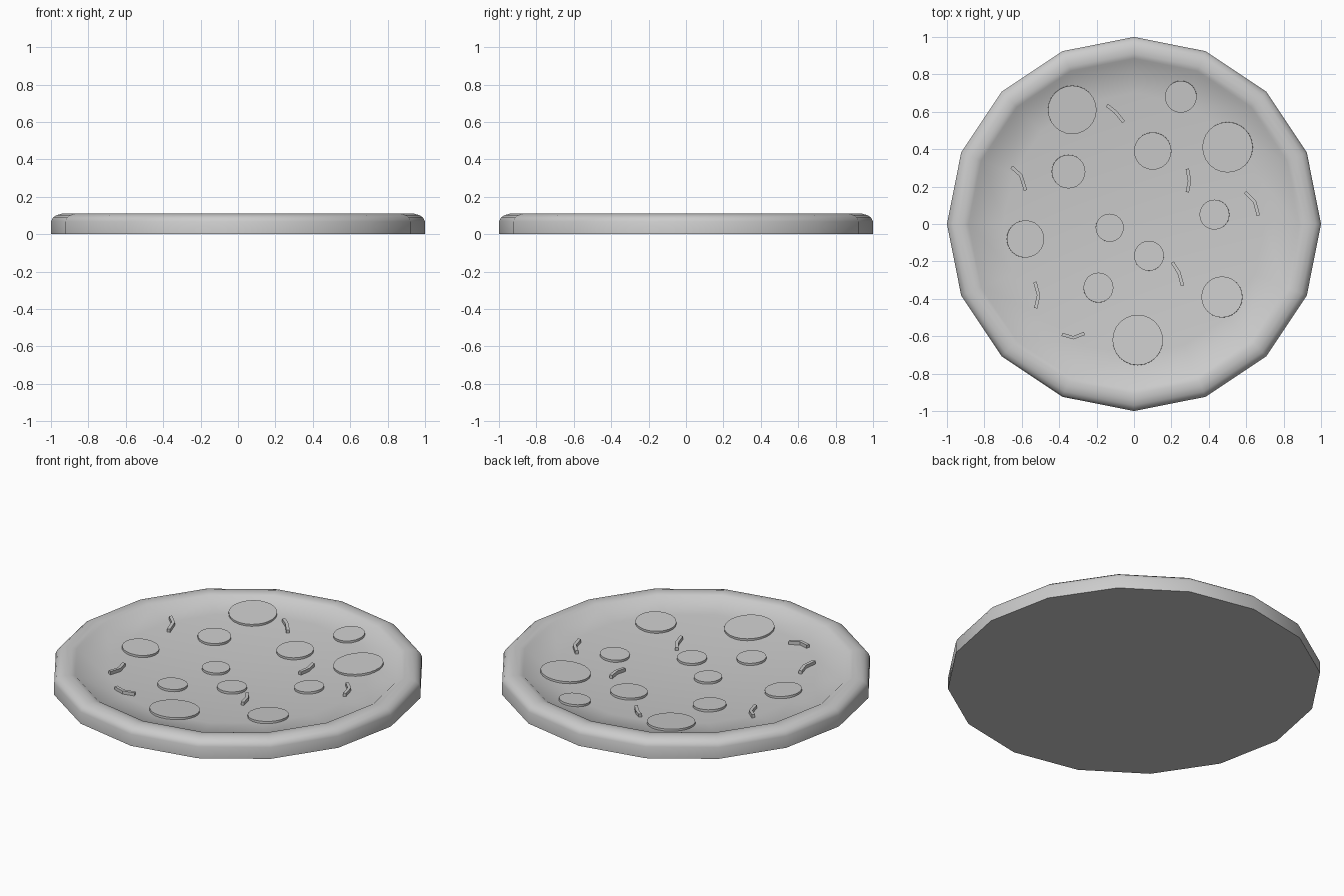
import bpy, bmesh, math
from mathutils import Vector

if "Cube" in bpy.data.objects:
    bpy.data.objects.remove(bpy.data.objects["Cube"])

SIDES = 16


def bowl(r):
    return 0.042 + 0.048 * (r / 0.87) ** 2


def finish(name, bm, angle=40):
    bmesh.ops.recalc_face_normals(bm, faces=bm.faces[:])
    mesh = bpy.data.meshes.new(name)
    bm.to_mesh(mesh)
    bm.free()
    ob = bpy.data.objects.new(name, mesh)
    bpy.context.collection.objects.link(ob)
    bpy.ops.object.select_all(action='DESELECT')
    ob.select_set(True)
    bpy.context.view_layer.objects.active = ob
    bpy.ops.object.shade_smooth_by_angle(angle=math.radians(angle))
    return ob


def lathe(name, profile, cap_start=False):
    bm = bmesh.new()
    rings = []
    for r, z in profile:
        if r == 0:
            rings.append([bm.verts.new((0, 0, z))] * SIDES)
        else:
            rings.append([bm.verts.new((r * math.cos(2 * math.pi * i / SIDES),
                                        r * math.sin(2 * math.pi * i / SIDES), z))
                          for i in range(SIDES)])
    for a, b in zip(rings, rings[1:]):
        for i in range(SIDES):
            j = (i + 1) % SIDES
            quad = [a[i], a[j], b[j], b[i]]
            bm.faces.new(list(dict.fromkeys(quad)))
    if cap_start:
        bm.faces.new(rings[0])
    return finish(name, bm)


# Crust, flat base and dished cheese surface in one turned profile
profile = [(1.0, 0.0), (1.0, 0.068), (0.99, 0.088), (0.97, 0.102), (0.94, 0.11),
           (0.91, 0.109), (0.885, 0.103), (0.87, bowl(0.87))]
profile += [(r, bowl(r)) for r in (0.7, 0.55, 0.4, 0.25, 0.12, 0)]
lathe("pizza_base", profile, cap_start=True)


# Round slices, lying along the dish
def slice_disc(i, x, y, rad, lift=0.014):
    bm = bmesh.new()
    bmesh.ops.create_cone(bm, cap_ends=True, segments=24, radius1=rad, radius2=rad, depth=0.03)
    r = math.hypot(x, y)
    slope = 2 * 0.048 * r / 0.87 ** 2
    normal = Vector((-x / r * slope, -y / r * slope, 1)).normalized()
    rot = Vector((0, 0, 1)).rotation_difference(normal).to_matrix()
    top = Vector((x, y, bowl(r) + lift))
    for v in bm.verts:
        v.co = rot @ (v.co - Vector((0, 0, 0.015))) + top
    finish(f"round_slice_{i}", bm)


discs = [(-0.33, 0.61, 0.13), (0.25, 0.68, 0.085), (0.50, 0.41, 0.135), (0.10, 0.39, 0.1),
         (-0.35, 0.28, 0.09), (0.43, 0.05, 0.08), (-0.58, -0.08, 0.1), (-0.13, -0.02, 0.075),
         (0.08, -0.17, 0.08), (-0.19, -0.34, 0.08), (0.47, -0.39, 0.11), (0.02, -0.62, 0.135)]
for i, d in enumerate(discs):
    slice_disc(i + 1, *d)


# Bent pepper strips
def strip(i, pts, width=0.018, height=0.02):
    bm = bmesh.new()
    pts = [Vector(p) for p in pts]
    rows = []
    for k, p in enumerate(pts):
        t = (pts[min(k + 1, len(pts) - 1)] - pts[max(k - 1, 0)]).normalized()
        n = Vector((-t.y, t.x)) * width / 2
        z = bowl(p.length)
        rows.append([bm.verts.new((q.x, q.y, z + h))
                     for q, h in ((p - n, -0.01), (p + n, -0.01), (p + n, height), (p - n, height))])
    for a, b in zip(rows, rows[1:]):
        for k in range(4):
            m = (k + 1) % 4
            bm.faces.new((a[k], a[m], b[m], b[k]))
    bm.faces.new(rows[0])
    bm.faces.new(rows[-1])
    finish(f"pepper_strip_{i}", bm, 20)


strips = [[(-0.145, 0.635), (-0.10, 0.60), (-0.055, 0.545)],
          [(-0.655, 0.305), (-0.605, 0.26), (-0.58, 0.18)],
          [(0.285, 0.295), (0.297, 0.23), (0.285, 0.17)],
          [(0.595, 0.17), (0.645, 0.12), (0.665, 0.045)],
          [(0.205, -0.205), (0.24, -0.26), (0.26, -0.33)],
          [(-0.53, -0.31), (-0.51, -0.38), (-0.525, -0.45)],
          [(-0.385, -0.59), (-0.325, -0.608), (-0.265, -0.585)]]
for i, s in enumerate(strips):
    strip(i + 1, s)
